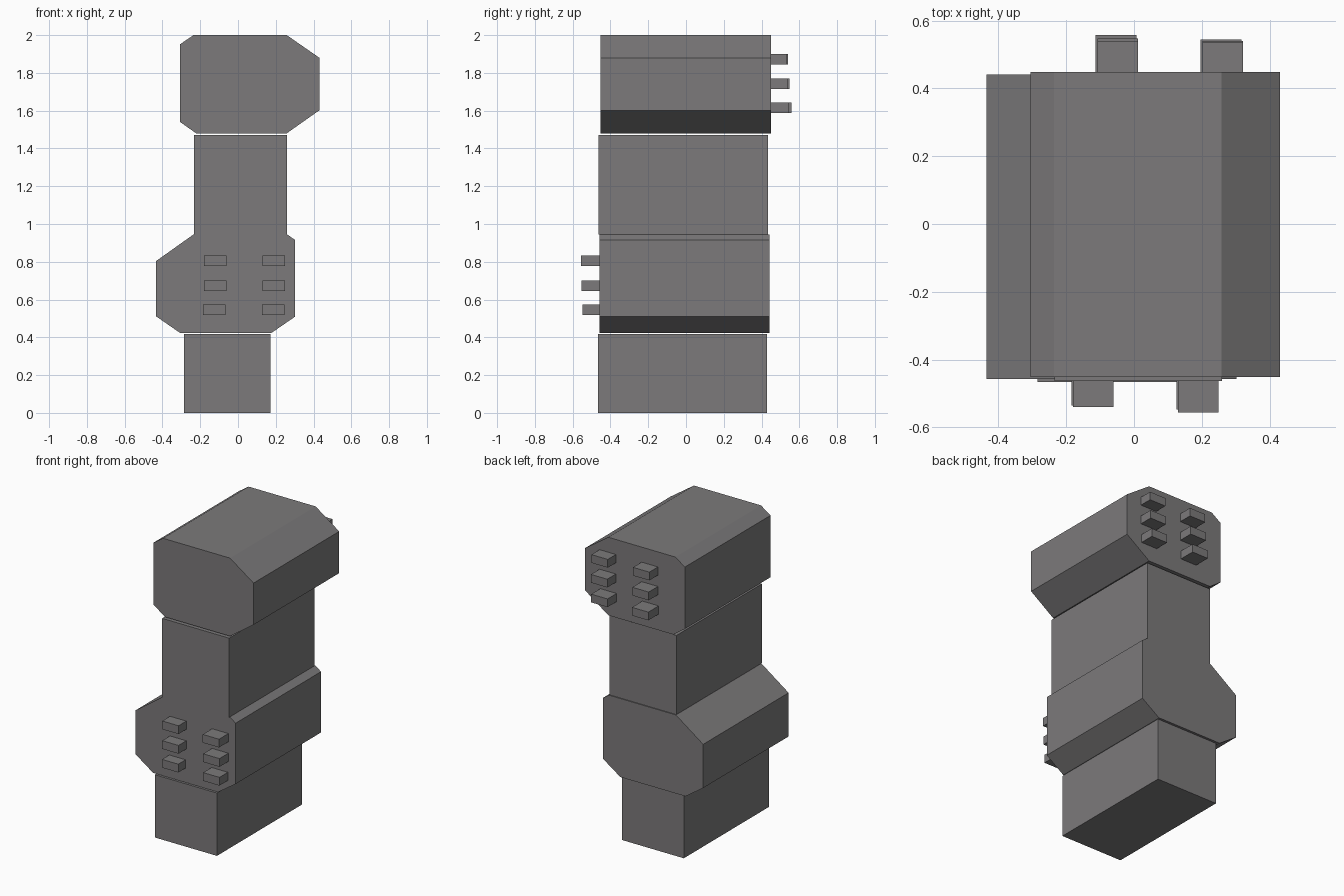
import bpy, bmesh

if "Cube" in bpy.data.objects:
    bpy.data.objects.remove(bpy.data.objects["Cube"])

grey = bpy.data.materials.new("warm grey")
grey.diffuse_color = (0.2, 0.194, 0.197, 1)
grey.use_nodes = True
grey.node_tree.nodes["Principled BSDF"].inputs["Base Color"].default_value = grey.diffuse_color


def prism(name, profile, y0, y1):
    """Extrude a front (x, z) outline from y0 to y1."""
    bm = bmesh.new()
    face = bm.faces.new([bm.verts.new((x, y0, z)) for x, z in profile])
    ext = bmesh.ops.extrude_face_region(bm, geom=[face])
    verts = [v for v in ext["geom"] if isinstance(v, bmesh.types.BMVert)]
    bmesh.ops.translate(bm, verts=verts, vec=(0, y1 - y0, 0))
    bmesh.ops.recalc_face_normals(bm, faces=bm.faces)
    mesh = bpy.data.meshes.new(name)
    bm.to_mesh(mesh)
    bm.free()
    mesh.materials.append(grey)
    obj = bpy.data.objects.new(name, mesh)
    bpy.context.collection.objects.link(obj)
    return obj


def box(name, x0, x1, y0, y1, z0, z1):
    return prism(name, [(x0, z0), (x1, z0), (x1, z1), (x0, z1)], y0, y1)


# Straight sections of the tower
box("base_block", -0.285, 0.172, -0.467, 0.43, 0, 0.418)
box("middle_block", -0.234, 0.26, -0.464, 0.435, 0.945, 1.472)

# Chamfered lower and upper housings
prism("lower_housing", [(-0.235, 0.945), (0.26, 0.945), (0.303, 0.915), (0.303, 0.51),
                        (0.175, 0.422), (-0.305, 0.422), (-0.435, 0.512), (-0.435, 0.803)],
      -0.458, 0.441)
prism("upper_housing", [(-0.236, 2.0), (0.258, 2.0), (0.431, 1.88), (0.431, 1.602),
                        (0.258, 1.48), (-0.222, 1.48), (-0.306, 1.54), (-0.306, 1.952)],
      -0.452, 0.449)

# Studs on the front of the lower housing: (left x, left tip y, right x, right tip y, bottom z)
for i, (xl, yl, xr, yr, z) in enumerate([(-0.18, -0.54, 0.13, -0.557, 0.777),
                                         (-0.18, -0.54, 0.13, -0.552, 0.646),
                                         (-0.185, -0.535, 0.126, -0.547, 0.518)]):
    box(f"front_stud_left_{i}", xl, xl + 0.12, yl, -0.44, z, z + 0.055)
    box(f"front_stud_right_{i}", xr, xr + 0.12, yr, -0.44, z, z + 0.055)

# Studs on the back of the upper housing
for i, (yl, yr, z) in enumerate([(0.54, 0.535, 1.845), (0.547, 0.54, 1.715), (0.558, 0.545, 1.587)]):
    xl = -0.108 if i < 2 else -0.113
    xr = 0.202 if i < 2 else 0.197
    box(f"back_stud_left_{i}", xl, xl + 0.12, 0.43, yl, z, z + 0.055)
    box(f"back_stud_right_{i}", xr, xr + 0.12, 0.43, yr, z, z + 0.055)
